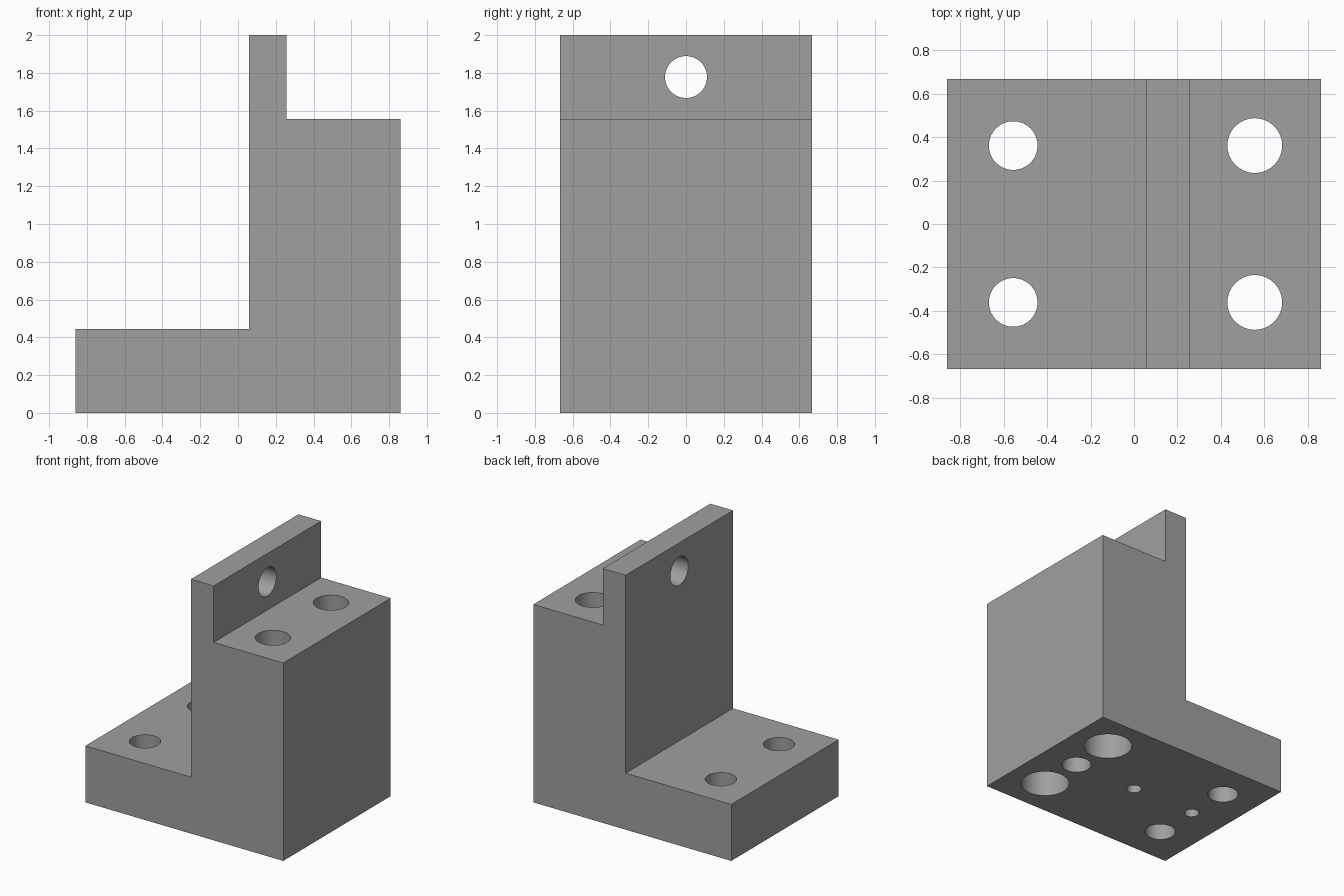
import bpy
import bmesh
import math

default = bpy.data.objects.get("Cube")
if default:
    bpy.data.objects.remove(default, do_unlink=True)

# Single flat material
GREY = (0.35, 0.35, 0.35, 1.0)
grey = bpy.data.materials.new("machined grey")
grey.use_nodes = True
grey.diffuse_color = GREY
grey.node_tree.nodes["Principled BSDF"].inputs["Base Color"].default_value = GREY

# Stepped block: side profile (x, z) extruded along y
HALF_DEPTH = 0.667
PROFILE = [(-0.861, 0), (0.861, 0), (0.861, 1.556), (0.256, 1.556),
           (0.256, 2.0), (0.058, 2.0), (0.058, 0.444), (-0.861, 0.444)]
bm = bmesh.new()
face = bm.faces.new([bm.verts.new((x, -HALF_DEPTH, z)) for x, z in PROFILE])
side = bmesh.ops.extrude_face_region(bm, geom=[face])
moved = [v for v in side["geom"] if isinstance(v, bmesh.types.BMVert)]
bmesh.ops.translate(bm, verts=moved, vec=(0, 2 * HALF_DEPTH, 0))
bmesh.ops.recalc_face_normals(bm, faces=bm.faces)
mesh = bpy.data.meshes.new("mounting_bracket")
bm.to_mesh(mesh)
bm.free()
mesh.materials.append(grey)
bracket = bpy.data.objects.new("mounting_bracket", mesh)
bpy.context.collection.objects.link(bracket)


def drill(radius, center, length, along_x=False):
    """Cut a round hole of the given length about its center."""
    rotation = (0, math.pi / 2, 0) if along_x else (0, 0, 0)
    bpy.ops.mesh.primitive_cylinder_add(vertices=64, radius=radius, depth=length,
                                        location=center, rotation=rotation)
    cutter = bpy.context.object
    cutter.name = "hole_cutter"
    cutter.hide_render = True
    cutter.data.materials.append(grey)
    mod = bracket.modifiers.new("hole", "BOOLEAN")
    mod.operation = "DIFFERENCE"
    mod.solver = "EXACT"
    mod.object = cutter
    bpy.ops.object.select_all(action="DESELECT")
    bpy.context.view_layer.objects.active = bracket
    bracket.select_set(True)
    bpy.ops.object.modifier_apply(modifier=mod.name)
    bpy.data.objects.remove(cutter, do_unlink=True)


def drill_from_below(radius, x, y, depth):
    drill(radius, (x, y, (depth - 0.1) / 2), depth + 0.1)


# Bolt holes through the foot, counterbored bolt holes through the tall block
for y in (-0.361, 0.361):
    drill_from_below(0.112, -0.556, y, 0.6)
    drill_from_below(0.126, 0.556, y, 1.7)
    drill_from_below(0.178, 0.556, y, 0.667)

# Blind holes along the centre line of the underside
drill_from_below(0.108, 0.556, 0, 0.444)
for x in (-0.556, 0.0):
    drill_from_below(0.054, x, 0, 0.222)

# Cross hole through the upright plate
drill(0.111, (0.157, 0, 1.778), 0.5, along_x=True)

bpy.ops.object.shade_smooth_by_angle(angle=math.radians(30))
